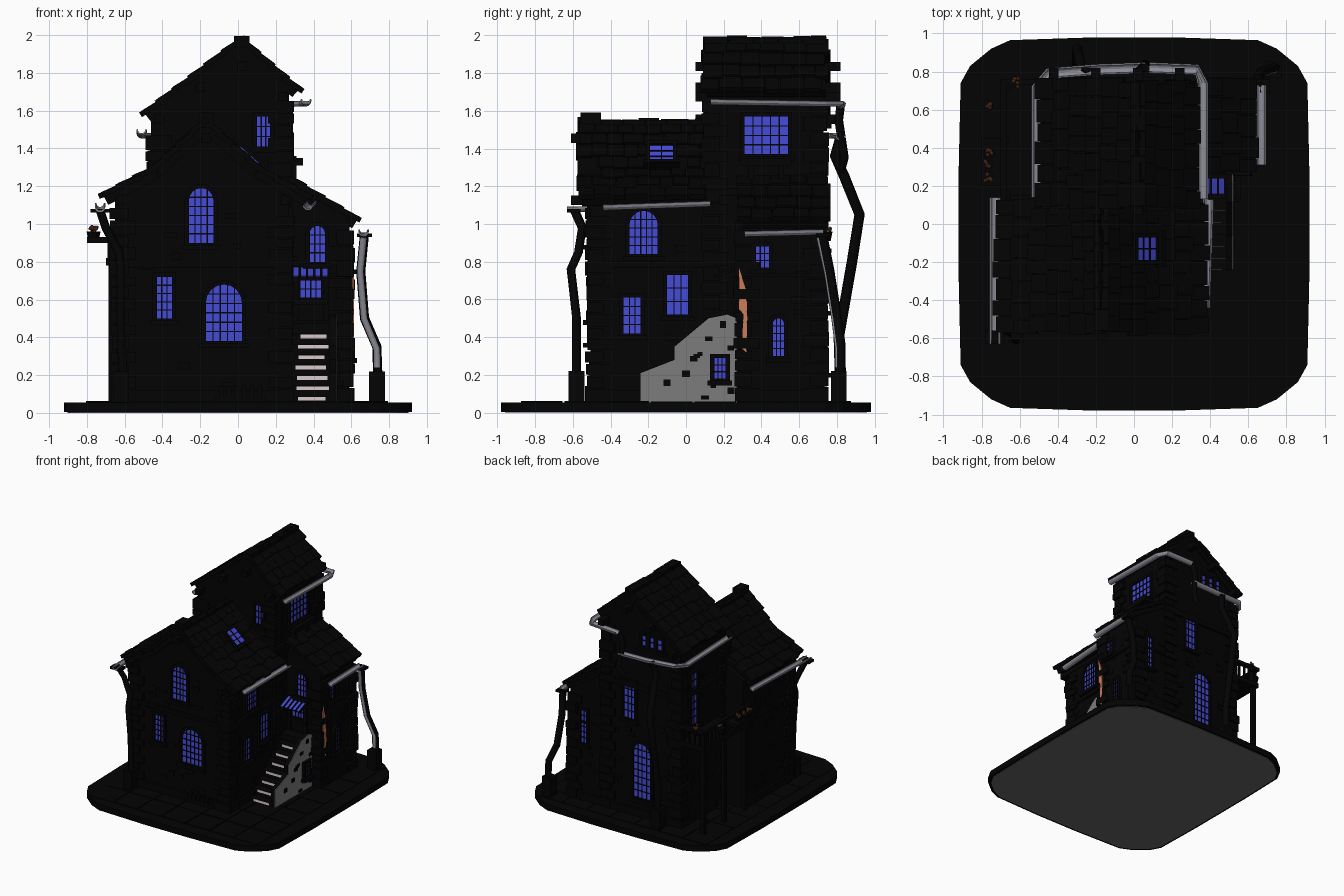
import bpy, bmesh, random
from math import cos, sin, pi, atan2, hypot
from mathutils import Matrix, Vector

if "Cube" in bpy.data.objects:
    bpy.data.objects.remove(bpy.data.objects["Cube"])
random.seed(4)
R = random.uniform

def material(name, *rgb):
    m = bpy.data.materials.new(name)
    m.diffuse_color = (*rgb, 1)
    m.use_nodes = True
    m.node_tree.nodes["Principled BSDF"].inputs["Base Color"].default_value = m.diffuse_color
    return m

DARK, BLUE = material("dark_stone", .001, .001, .001), material("blue_glass", .06, .07, .68)
METAL, ORANGE = material("pale_metal", .27, .27, .32), material("orange", .6, .2, .1)
RUST, PINK = material("flower_rust", .2, .06, .02), material("pale_riser", .7, .6, .6)
GREY, UNDER = material("grey_plaster", .2, .2, .2), material("underside", .13, .13, .13)

def link(name, data, mat):
    ob = bpy.data.objects.new(name, data)
    bpy.context.collection.objects.link(ob)
    data.materials.append(mat)
    return ob

def finish(name, bm, mat=DARK):
    bmesh.ops.recalc_face_normals(bm, faces=bm.faces)
    me = bpy.data.meshes.new(name)
    bm.to_mesh(me)
    bm.free()
    return link(name, me, mat)

def add_box(bm, b, M=Matrix()):
    c = Vector(((b[0]+b[1])/2, (b[2]+b[3])/2, (b[4]+b[5])/2))
    S = Matrix.Diagonal((b[1]-b[0], b[3]-b[2], b[5]-b[4], 1))
    bmesh.ops.create_cube(bm, size=1, matrix=M @ Matrix.Translation(c) @ S)

def boxes(name, items, mat=DARK, M=Matrix()):
    bm = bmesh.new()
    for b in items:
        add_box(bm, b, M)
    return finish(name, bm, mat)

def loft(bm, loops, closed=True):
    for a, b in zip(loops, loops[1:]):
        for i in range(len(a) if closed else len(a)-1):
            j = (i+1) % len(a)
            bm.faces.new((a[i], a[j], b[j], b[i]))

def prism(name, pts, d0, d1, mat=DARK, M=Matrix()):
    bm = bmesh.new()
    ends = [[bm.verts.new(M @ Vector((u, v, d))) for u, v in pts] for d in (d0, d1)]
    loft(bm, ends)
    for e in ends:
        bm.faces.new(e)
    return finish(name, bm, mat)

def frame(U, V, N, o=(0, 0, 0)):
    return Matrix.Translation(o) @ Matrix((U, V, N)).transposed().to_4x4()

X, Y, Z = Vector((1, 0, 0)), Vector((0, 1, 0)), Vector((0, 0, 1))
def side(which, p):
    N = {"front": -Y, "back": Y, "right": X, "left": -X}[which]
    return frame(X if N.y else Y, Z, N, (0, p, 0) if N.y else (p, 0, 0))

# Window: glass, bars, surrounding frame and sill
openings = []
def window(name, M, u0, u1, v0, v1, arch=False, nx=3, ny=4):
    openings.append((M, u0, u1, v0, v1))
    c, r = (u0+u1)/2, (u1-u0)/2
    def outline(g):
        top = [(c+(r+g)*cos(pi*i/8), v1-r+(r+g)*sin(pi*i/8)) for i in range(9)]
        return [(u0-g, v0-g), (u1+g, v0-g)] + (top if arch else [(u1+g, v1+g), (u0-g, v1+g)])
    prism(name+"_glass", outline(0), -.005, .006, BLUE, M)
    bm = bmesh.new()
    loft(bm, [[bm.verts.new(M @ Vector((u, v, d))) for u, v in outline(g)]
              for g, d in ((0, 0), (0, .02), (.022, .02), (.022, 0))])
    for i in range(1, nx):
        u = u0+(u1-u0)*i/nx
        h = (r*r-(u-c)**2)**.5-r if arch else 0
        add_box(bm, (u-.003, u+.003, v0, v1+h, 0, .012), M)
    for i in range(1, ny):
        v = v0+(v1-v0)*i/ny
        w = (r*r-max(0, v-v1+r)**2)**.5 if arch else r
        add_box(bm, (c-w, c+w, v-.003, v+.003, 0, .012), M)
    add_box(bm, (u0-.035, u1+.035, v0-.035, v0-.01, -.01, .04), M)
    finish(name+"_frame", bm)

# Shingled slope from eave (x, z) to ridge (x, z)
def slope(name, eave, ridge, y0, y1, rows):
    dx, dz = ridge[0]-eave[0], ridge[1]-eave[1]
    M = Matrix.Translation((eave[0], 0, eave[1])) @ Matrix.Rotation(-atan2(dz, dx), 4, 'Y')
    s, L, bm = (1 if dx > 0 else -1), hypot(dx, dz), bmesh.new()
    add_box(bm, (0, L, y0+.02, y1-.02, *sorted((0, -s*.05))), M)
    for i in range(rows):
        y = y0+R(-.015, .01)
        while y < y1-.04:
            w = min(R(.07, .13), y1+.01-y)
            T = (M @ Matrix.Translation((i*L/rows-R(0, .025), y+w/2, s*.012)) @ Matrix.Rotation(s*R(.07, .14), 4, 'Y'))
            add_box(bm, (0, L/rows*1.25, -w/2, w/2-.004, -.012, .016), T)
            y += w
    finish(name, bm)

# Open half-round gutter along a path
def gutter(name, path, r=.028):
    P, bm, rings = [Vector(p) for p in path], bmesh.new(), []
    for i, p in enumerate(P):
        n = (P[min(i+1, len(P)-1)]-P[max(i-1, 0)]).cross(Z).normalized()
        rings.append([bm.verts.new(p+n*r*cos(a*pi/6)-Z*r*sin(a*pi/6)) for a in range(7)])
    loft(bm, rings, False)
    finish(name, bm, METAL).modifiers.new("thickness", 'SOLIDIFY').thickness = .008

def pipe(name, pts, r=.024, mat=DARK):
    cu = bpy.data.curves.new(name, 'CURVE')
    cu.dimensions, cu.bevel_depth, cu.bevel_resolution, cu.use_fill_caps = '3D', r, 1, True
    sp = cu.splines.new('POLY')
    sp.points.add(len(pts)-1)
    for q, p in zip(sp.points, pts):
        q.co = (*p, 1)
    link(name, cu, mat)

# Ground slab
q = [(.92, .3), (.91, .74), (.86, .83), (.75, .92), (.65, .965), (.2, .98)]
q += [(-x, y) for x, y in q[::-1]]
ring = q + [(-x, -y) for x, y in q]
prism("ground_slab", ring, .004, .055)
prism("slab_underside", [(x*.98, y*.98) for x, y in ring], 0, .006, UNDER)
boxes("paving_stones", [(x+.005, x+.225, y+.005, y+.225, .05, .058+R(0, .004))
      for x in (-.81, -.58, -.35, -.12, .11, .34, .57) for y in (-.88, -.65, -.42, -.19, .04, .27, .5, .65)])

# Walls
XZ, YZ, FY = frame(X, Z, Y), frame(Y, Z, X), -.505
prism("front_house_walls", [(-.65, .05), (.27, .05), (.27, 1.17), (.12, 1.25), (-.17, 1.51), (-.46, 1.25), (-.65, 1.15)], FY, .15, DARK, XZ)
prism("tower_walls", [(-.46, .05), (.27, .05), (.27, 1.71), (.02, 1.935), (-.46, 1.56)], .11, .73, DARK, XZ)
prism("right_wing_walls", [(.2, .05), (.59, .05), (.59, 1.03), (.2, 1.25)], .28, .73, DARK, XZ)
boxes("wall_bands", [(-.67, .29, FY-.02, .1, .77, .80), (-.48, .29, .1, .75, 1.15, 1.19), (.25, .61, .265, .745, .72, .74),
      (-.67, .29, FY-.02, .1, .05, .12), (-.48, .61, .27, .75, .05, .12)])

# Corner stones
bm = bmesh.new()
for cx, cy, sx, sy, top in ((-.65, FY, 1, 1, 1.1), (.27, FY, -1, 1, 1.1), (.59, .28, -1, 1, 1), (.59, .73, -1, -1, 1),
                            (-.46, .73, 1, -1, 1.5), (.27, .11, -1, 1, 1.65), (.27, .73, -1, -1, 1.65), (-.46, .11, 1, 1, 1.5)):
    z, a, b = .06, .11, .07
    while z < top-.05:
        h, e, a, b = R(.055, .085), R(.015, .03), b, a
        add_box(bm, (*sorted((cx-sx*e, cx+sx*a)), *sorted((cy-sy*e, cy+sy*b)), z, z+h-.008))
        z += h
finish("corner_stones", bm)

# Roofs: the front house has a flared two-pitch roof
for n, e, k in (("left", (-.71, 1.145), (-.44, 1.29)), ("right", (.37, 1.14), (.11, 1.29))):
    slope("front_roof_flare_"+n, e, k, -.57, .13, 3)
    slope("front_roof_steep_"+n, k, (-.17, 1.54), -.57, .13, 4)
slope("tower_roof_left", (-.49, 1.58), (.02, 1.97), .09, .76, 6)
slope("tower_roof_right", (.32, 1.71), (.02, 1.97), .09, .76, 4)
slope("wing_roof", (.63, 1.02), (.24, 1.26), .28, .76, 4)
boxes("ridge_caps", [(-.21, -.13, -.56+i*.115, -.45+i*.115, 1.51, 1.55+.04*(i == 0)) for i in range(6)] +
      [(-.02, .06, y, y+.125, 1.94, 1.98+R(0, .015)) for y in (.095, .23, .36, .49, .62)])
boxes("roof_purlins", [(x-.025, x+.025, -.61, .1, z-.05, z) for x, z in ((-.62, 1.15), (.25, 1.15), (-.17, 1.48))] +
      [(x-.025, x+.025, .05, .82, z-.05, z) for x, z in ((-.2, 1.75), (.02, 1.86), (.24, 1.70), (-.42, 1.58))])

# Windows
F, RH, B, WF, WR = side("front", FY), side("right", .27), side("back", .73), side("front", .28), side("right", .59)
window("front_upper_window", F, -.26, -.13, .9, 1.19, True, 4, 6)
window("front_lower_window", F, -.17, .02, .38, .68, True, 5, 6)
window("front_small_window", F, -.43, -.35, .5, .72, False, 3, 5)
window("tower_front_window", side("front", .11), .1, .17, 1.41, 1.57, False, 3, 3)
window("wing_front_window", WF, .38, .46, .8, .99, True, 3, 4)
window("door_window", WF, .33, .44, .61, .7, False, 4, 2)
window("right_arched_window", RH, -.3, -.15, .84, 1.07, True, 5, 5)
window("right_middle_window", RH, -.1, .01, .52, .73, False, 3, 3)
window("right_low_window", RH, -.33, -.24, .42, .61)
window("tower_right_window", RH, .31, .54, 1.37, 1.57, False, 5, 4)
window("wing_side_window", WR, .37, .44, .77, .88, False, 3, 3)
window("wing_side_arch", WR, .46, .52, .3, .5, True, 3, 5)
window("stair_wall_window", side("right", .52), .15, .21, .18, .29, False, 3, 3)
window("back_arched_window", B, -.18, -.02, .22, .69, True, 4, 8)
window("back_upper_window", B, -.03, .07, .88, 1.19, False, 3, 5)
window("wing_back_window", B, .43, .48, .55, .83, False, 2, 6)
for i in range(3):
    window("back_attic_window_%d" % i, B, -.29+i*.075, -.25+i*.075, 1.54, 1.63, False, 1, 2)
window("tower_left_window", side("left", -.46), .52, .6, .89, 1.33, False, 2, 7)
N = Vector((.25, 0, .28)).normalized()
window("skylight", frame(Y, Y.cross(N)*-1, N, Vector((.11, 0, 1.29))+N*.025), -.19, -.07, .02, .155, False, 2, 3)
boxes("vent_grille", [(-.1+i*.04, -.075+i*.04, FY-.03, FY, .08, .14) for i in range(6)] + [(-.12, .14, FY-.03, FY, .06, .085)])
boxes("tower_window_ledge", [(.26, .345, .29, .56, 1.31, 1.35), (.26, .31, .33, .36, 1.2, 1.31), (.26, .31, .49, .52, 1.2, 1.31)])

# Scattered wall stones, kept clear of the windows
bm = bmesh.new()
for M, u0, u1, v1, n in ((F, -.6, .2, 1.1, 30), (RH, -.46, .1, 1.05, 20), (side("left", -.65), -.46, .1, 1.05, 22),
                         (WR, .32, .68, .95, 14), (B, -.42, .55, .95, 34), (side("left", -.46), .2, .68, 1.4, 18)):
    for i in range(n):
        u, v = R(u0, u1-.06), R(.1, v1)
        if not any(w[0] == M and w[1]-.1 < u < w[2]+.03 and w[3]-.06 < v < w[4]+.03 for w in openings):
            add_box(bm, (u, u+R(.04, .08), v, v+R(.025, .04), -.01, R(.004, .01)), M)
finish("wall_stones", bm)

# Stairs, stair wall, door, awning and hanging cloth
boxes("stair_blocks", [(.27, .5, -.24+i*.062, .28, .055, .09+i*.055) for i in range(8)])
boxes("stair_risers", [(R(.29, .33), R(.45, .485), -.242+i*.062, -.23+i*.062, .065+i*.055, .085+i*.055) for i in range(7)], PINK)
wall = [(-.24, .05), (.27, .05), (.27, .5), (.22, .52), (.12, .5), (-.06, .35), (-.06, .28), (-.24, .21)]
prism("stair_wall", wall, .51, .522, GREY, YZ)
prism("stair_wall_core", [(y-.003, z+.003) for y, z in wall], .485, .518, DARK, YZ)
boxes("stair_wall_bricks", [(.5, .528, y, y+R(.025, .045), z, z+R(.02, .035)) for y, z in
      ((-.12, .14), (-.02, .19), (.04, .29), (.08, .07), (.1, .38), (.02, .27), (.22, .33), (.18, .45), (.22, .1), (.06, .3), (.13, .13))])
boxes("door_frame", [(.29, .32, .25, .28, .49, .72), (.45, .48, .25, .28, .49, .72), (.32, .45, .27, .28, .49, .58)])
T = Matrix.Translation((0, .27, .765)) @ Matrix.Rotation(.4, 4, 'X')
boxes("awning_panes", [(.295+i*.038, .323+i*.038, -.12, 0, 0, .008) for i in range(5)], BLUE, T)
boxes("awning_bars", [(.283+i*.038, .295+i*.038, -.125, 0, -.005, .014) for i in range(6)], DARK, T)
prism("hanging_cloth", [(.28, .77), (.32, .65), (.325, .5), (.32, .32), (.295, .34), (.305, .52), (.28, .55)], .605, .615, ORANGE, YZ)

# Balcony on the left of the tower, with flower pots
boxes("balcony", [(-.7, -.45, .12, .75, .78, .82), (-.7, -.67, .1, .76, .93, .96), (-.7, -.45, .73, .76, .93, .96)] +
      [(-.685, -.65, y, y+.035, .05, .95) for y in (.14, .42, .7)] + [(-.8, -.69, .2, .45, .9, .93)] +
      [(-.69, -.675, .12+i*.05, .135+i*.05, .82, .94) for i in range(13)] +
      [(-.66+i*.05, -.645+i*.05, .735, .75, .82, .94) for i in range(4)])
bm, bl = bmesh.new(), bmesh.new()
for x, y in ((-.77, .25), (-.77, .31), (-.76, .37), (-.77, .62), (-.62, .745)):
    bmesh.ops.create_cone(bl, cap_ends=True, segments=8, radius1=.022, radius2=.032, depth=.05, matrix=Matrix.Translation((x, y, .935)))
    for k in range(5):
        T = Matrix.Translation((x+R(-.02, .02), y+R(-.025, .025), R(.965, .985)))
        bmesh.ops.create_icosphere(bm, subdivisions=1, radius=.011, matrix=T)
finish("flower_pots", bl)
finish("flowers", bm, RUST)

# Gutters
gutter("front_left_gutter", [(-.73, -.63, 1.09), (-.73, .14, 1.11)])
gutter("front_right_gutter", [(.37, -.44, 1.1), (.39, .13, 1.12)])
gutter("wing_gutter", [(.665, .31, .96), (.665, .73, .97)])
gutter("tower_right_gutter", [(.36, .13, 1.66), (.36, .74, 1.65), (.33, .81, 1.65), (.08, .82, 1.64)])
gutter("tower_left_gutter", [(-.51, .14, 1.5), (-.51, .72, 1.48), (-.45, .79, 1.48), (-.2, .81, 1.47), (.06, .82, 1.47)])

# Downpipes on plinths
pipe("tower_downpipe", [(-.25, .82, 1.46), (-.27, .79, 1.36), (-.28, .84, 1.25), (-.3, .92, 1.05), (-.3, .88, .8), (-.3, .81, .4), (-.3, .82, .1)], .028)
pipe("tower_link_pipe", [(.06, .82, 1.63), (.03, .81, 1.55), (.06, .84, 1.35), (.02, .82, 1.28)])
pipe("wing_downpipe", [(.67, .72, .95), (.65, .76, .75), (.67, .8, .5), (.735, .82, .35), (.74, .82, .2)], .027)
pipe("wing_downpipe_front", [(.665, .708, .93), (.648, .748, .75), (.668, .788, .5), (.735, .808, .34), (.738, .808, .24)], .018, METAL)
pipe("front_downpipe", [(-.73, -.59, 1.07), (-.7, -.55, .98), (-.63, -.57, .85), (-.62, -.61, .76), (-.62, -.58, .5), (-.61, -.58, .2)])
boxes("pipe_plinths", [(x-.042, x+.042, y-.042, y+.042, .05, .22) for x, y in ((.735, .81), (-.62, -.58), (-.3, .81))])
boxes("gutter_hoppers", [(.63, .71, .69, .76, .93, .95), (-.78, -.68, -.63, -.56, 1.06, 1.08)])
